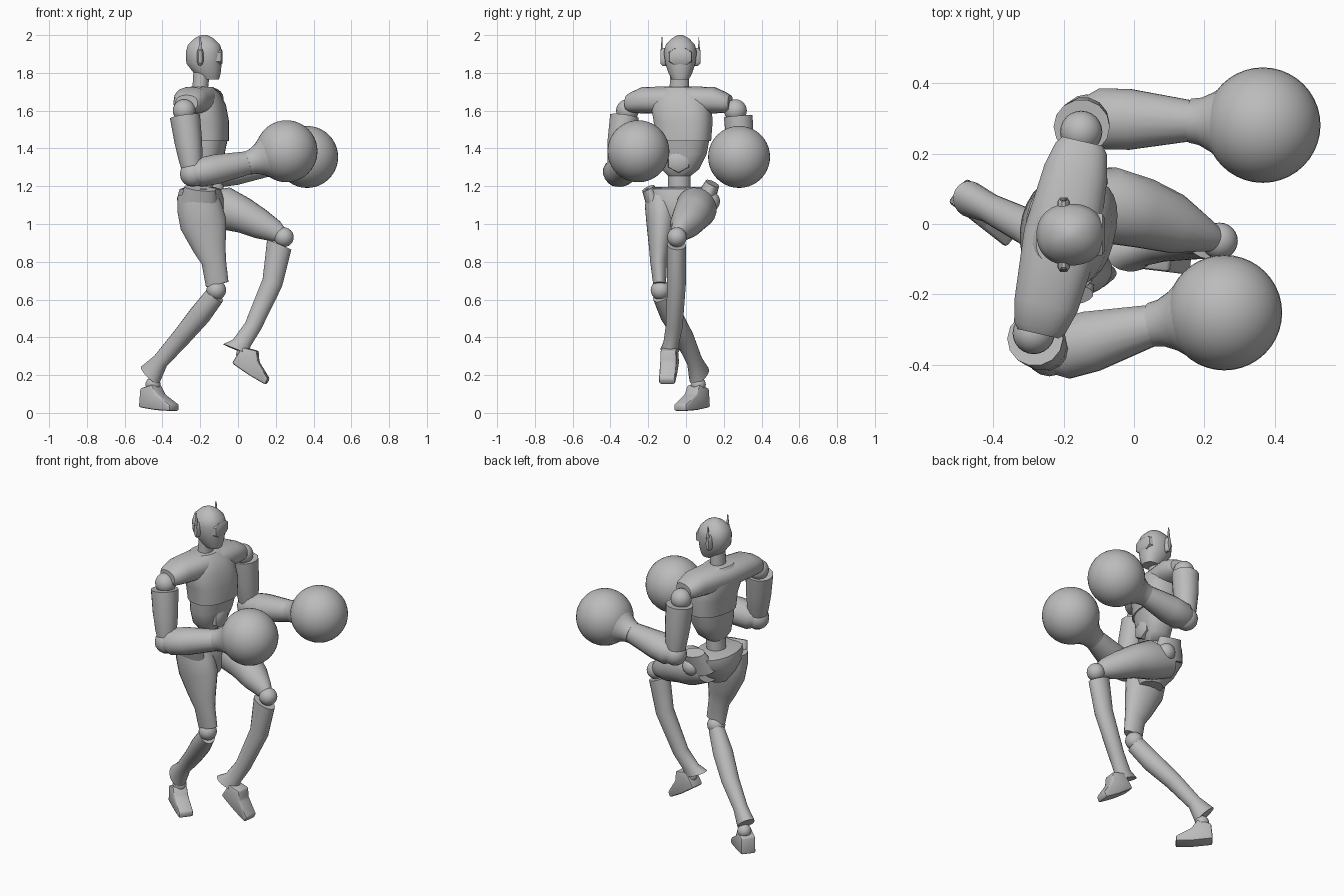
import bpy, bmesh
from math import sin, cos, pi, radians, copysign
from mathutils import Vector, Matrix

cube = bpy.data.objects.get("Cube")
if cube:
    bpy.data.objects.remove(cube, do_unlink=True)

GREY = (0.5, 0.5, 0.5, 1)
mat = bpy.data.materials.new("plain grey")
mat.use_nodes = True
mat.diffuse_color = GREY
mat.node_tree.nodes["Principled BSDF"].inputs["Base Color"].default_value = GREY


def finish(name, bm, angle=40):
    bmesh.ops.recalc_face_normals(bm, faces=bm.faces)
    mesh = bpy.data.meshes.new(name)
    bm.to_mesh(mesh)
    bm.free()
    mesh.materials.append(mat)
    ob = bpy.data.objects.new(name, mesh)
    bpy.context.collection.objects.link(ob)
    bpy.ops.object.select_all(action='DESELECT')
    ob.select_set(True)
    bpy.context.view_layer.objects.active = ob
    bpy.ops.object.shade_smooth_by_angle(angle=radians(angle))
    return ob


def loft(name, rings, side=(0, 1, 0), axis=None, n=20, power=1.0):
    """Skin rings of (x, y, z, half width along side, half depth)."""
    bm = bmesh.new()
    t = Vector(axis) if axis else Vector(rings[-1][:3]) - Vector(rings[0][:3])
    t.normalize()
    s = Vector(side)
    s = (s - t * s.dot(t)).normalized()
    u = t.cross(s)
    loops = []
    for x, y, z, a, b in rings:
        loop = []
        for i in range(n):
            c, d = cos(2 * pi * (i + .5) / n), sin(2 * pi * (i + .5) / n)
            c, d = (copysign(abs(v) ** power, v) for v in (c, d))
            loop.append(bm.verts.new(Vector((x, y, z)) + s * a * c + u * b * d))
        loops.append(loop)
    for p, q in zip(loops, loops[1:]):
        for i in range(n):
            j = (i + 1) % n
            bm.faces.new((p[i], p[j], q[j], q[i]))
    bm.faces.new(loops[0])
    bm.faces.new(loops[-1])
    return finish(name, bm)


def ball(name, centre, r, scale=(1, 1, 1), segs=24):
    bm = bmesh.new()
    m = Matrix.Translation(centre) @ Matrix.Diagonal((*scale, 1))
    bmesh.ops.create_uvsphere(bm, u_segments=segs, v_segments=segs // 2, radius=r, matrix=m)
    return finish(name, bm)


def foot(name, origin, yaw, pitch):
    """Side profile extruded across the foot."""
    profile = [(-.05, 0), (.03, .02), (.06, -.03), (.15, -.085),
               (.15, -.12), (.05, -.115), (-.06, -.1)]
    bm = bmesh.new()
    f = bm.faces.new([bm.verts.new((u, -.043, w)) for u, w in profile])
    ext = bmesh.ops.extrude_face_region(bm, geom=[f])["geom"]
    bmesh.ops.translate(bm, vec=(0, .086, 0),
                        verts=[g for g in ext if isinstance(g, bmesh.types.BMVert)])
    bmesh.ops.bevel(bm, geom=bm.edges[:], offset=.01, segments=2,
                    affect='EDGES', profile=.5)
    m = (Matrix.Translation(origin) @ Matrix.Rotation(radians(yaw), 4, 'Z')
         @ Matrix.Rotation(radians(pitch), 4, 'Y'))
    bm.transform(m)
    return finish(name, bm)


# Head, face and ears
HX, HY = -.18, -.03
loft("head", [(-.15, HY, 1.765, .045, .05), (-.163, HY, 1.80, .064, .072),
              (HX, HY, 1.85, .08, .094), (HX, HY, 1.91, .088, .097),
              (HX, HY, 1.95, .077, .085), (HX, HY, 1.982, .047, .052),
              (HX, HY, 2.0, .014, .016)], axis=(0, 0, 1), n=28, power=.9)
loft("visor", [(-.13, HY, 1.885, .07, .05), (-.09, HY, 1.885, .062, .045),
               (-.083, HY, 1.885, .05, .036)], n=8, power=.7)
for side, label in ((1, "left"), (-1, "right")):
    y = HY + side * .094
    loft(label + "_ear", [(-.2, y - side * .02, 1.885, .018, .048),
                          (-.2, y, 1.885, .018, .048),
                          (-.2, y + side * .012, 1.885, .01, .036)],
         side=(1, 0, 0), n=16, power=.8)
    loft(label + "_antenna", [(-.2, y + side * .006, 1.9, .012, .006),
                              (-.2, y + side * .003, 1.99, .004, .002)],
         side=(1, 0, 0), n=8)
loft("neck", [(-.2, -.035, 1.64, .058, .05), (-.2, -.035, 1.72, .052, .042),
              (-.19, -.035, 1.83, .05, .045)], axis=(0, 0, 1))

# Torso, turned a little towards its right
ACROSS = (.22, .97, 0)
loft("chest", [(-.165, -.015, 1.44, .148, .112), (-.17, -.015, 1.54, .156, .117),
               (-.19, -.025, 1.63, .16, .12), (-.2, -.03, 1.69, .13, .1),
               (-.205, -.035, 1.725, .085, .07)],
     side=ACROSS, axis=(0, 0, 1), n=28, power=.8)
loft("shoulder_yoke", [(-.272, -.312, 1.64, .06, .042), (-.268, -.295, 1.642, .075, .053),
                       (-.25, -.23, 1.655, .092, .07), (-.205, -.035, 1.655, .11, .076),
                       (-.165, .15, 1.655, .092, .07), (-.15, .215, 1.642, .075, .053),
                       (-.146, .235, 1.64, .06, .042)],
     side=(1, 0, 0), n=24, power=.85)
loft("abdomen", [(-.18, -.035, 1.255, .06, .055), (-.175, -.03, 1.29, .1, .08),
                 (-.17, -.02, 1.37, .13, .095), (-.165, -.015, 1.45, .14, .106)],
     side=ACROSS, axis=(0, 0, 1), n=28, power=.85)
loft("belly_plate", [(-.15, -.035, 1.33, .07, .062), (-.085, -.04, 1.33, .062, .058),
                     (-.075, -.04, 1.33, .045, .042)], n=6)
loft("waist", [(-.19, -.035, 1.12, .06, .055), (-.18, -.035, 1.3, .06, .055)],
     axis=(0, 0, 1))

# Pelvis and raised hip crests
loft("pelvis", [(-.17, -.05, .99, .06, .07), (-.185, -.04, 1.06, .13, .11),
                (-.2, -.035, 1.13, .172, .125), (-.2, -.035, 1.185, .18, .11),
                (-.2, -.035, 1.195, .15, .08)], axis=(0, 0, 1), n=28)
loft("right_hip_crest", [(-.21, -.16, 1.1, .05, .1), (-.2, -.2, 1.19, .035, .085)])
loft("left_hip_crest", [(-.17, .09, 1.1, .06, .1), (-.15, .14, 1.215, .038, .075)])
ball("left_hip_joint", (-.13, .125, 1.12), .055)

# Standing right leg
loft("right_thigh", [(-.225, -.13, 1.17, .08, .1), (-.205, -.13, 1.09, .088, .12),
                     (-.183, -.13, 1.0, .08, .125), (-.15, -.14, .87, .056, .088),
                     (-.128, -.145, .8, .045, .066), (-.11, -.14, .68, .034, .062)])
ball("right_knee", (-.115, -.135, .65), .052)
loft("right_shin", [(-.12, -.13, .625, .045, .055), (-.2, -.08, .52, .058, .058),
                    (-.3, -.01, .4, .052, .05), (-.41, .045, .275, .042, .043),
                    (-.465, .07, .2, .05, .07)], side=(.62, .79, 0))
ball("right_ankle", (-.45, .065, .15), .04)
foot("right_foot", (-.455, .06, .13), -38, 0)

# Raised left leg
loft("left_thigh", [(-.2, .06, 1.1, .09, .08), (-.08, .055, 1.085, .11, .115),
                    (.03, .03, 1.045, .1, .095), (.12, 0, 1.0, .085, .08),
                    (.2, -.03, .962, .05, .058), (.235, -.045, .94, .035, .04)])
ball("left_knee", (.243, -.048, .93), .052)
loft("left_shin", [(.218, -.05, .89, .05, .07), (.182, -.05, .69, .05, .056),
                   (.08, -.062, .46, .045, .046), (.02, -.078, .37, .042, .05),
                   (-.01, -.085, .335, .05, .075)])
ball("left_ankle", (.03, -.085, .31), .04)
foot("left_foot", (.07, -.09, .325), -7, 27)

# Arms: shoulder, elbow, wrist and glove centre for each side
arms = {
    "right": ((-.285, -.31, 1.6), (-.24, -.365, 1.265), (.06, -.285, 1.325),
              (.257, -.252, 1.385)),
    "left": ((-.15, .262, 1.6), (-.135, .3, 1.265), (.17, .293, 1.315),
             (.366, .281, 1.355)),
}
for label, pts in arms.items():
    shoulder, elbow, wrist, hand = map(Vector, pts)
    out = Vector((0, -.012 if label == "right" else .012, 0))

    def between(p, q, steps):
        return [(*p.lerp(q, f), a, b) for f, a, b in steps]

    ball(label + "_shoulder", shoulder, .06)
    loft(label + "_upper_arm", between(shoulder + out, elbow, [
        (.09, .078, .08), (.5, .074, .073), (.8, .062, .062), (.97, .052, .052)]), n=14)
    ball(label + "_elbow", elbow, .068, segs=16)
    loft(label + "_forearm", between(elbow, wrist, [
        (-.02, .062, .055), (.12, .088, .078), (.4, .088, .08), (1, .058, .062)]), n=16)
    loft(label + "_cuff", between(wrist, hand, [
        (-.05, .063, .063), (.1, .068, .068), (.28, .086, .086), (.5, .122, .122)]), n=24)
    ball(label + "_glove", hand, .164, segs=40)
